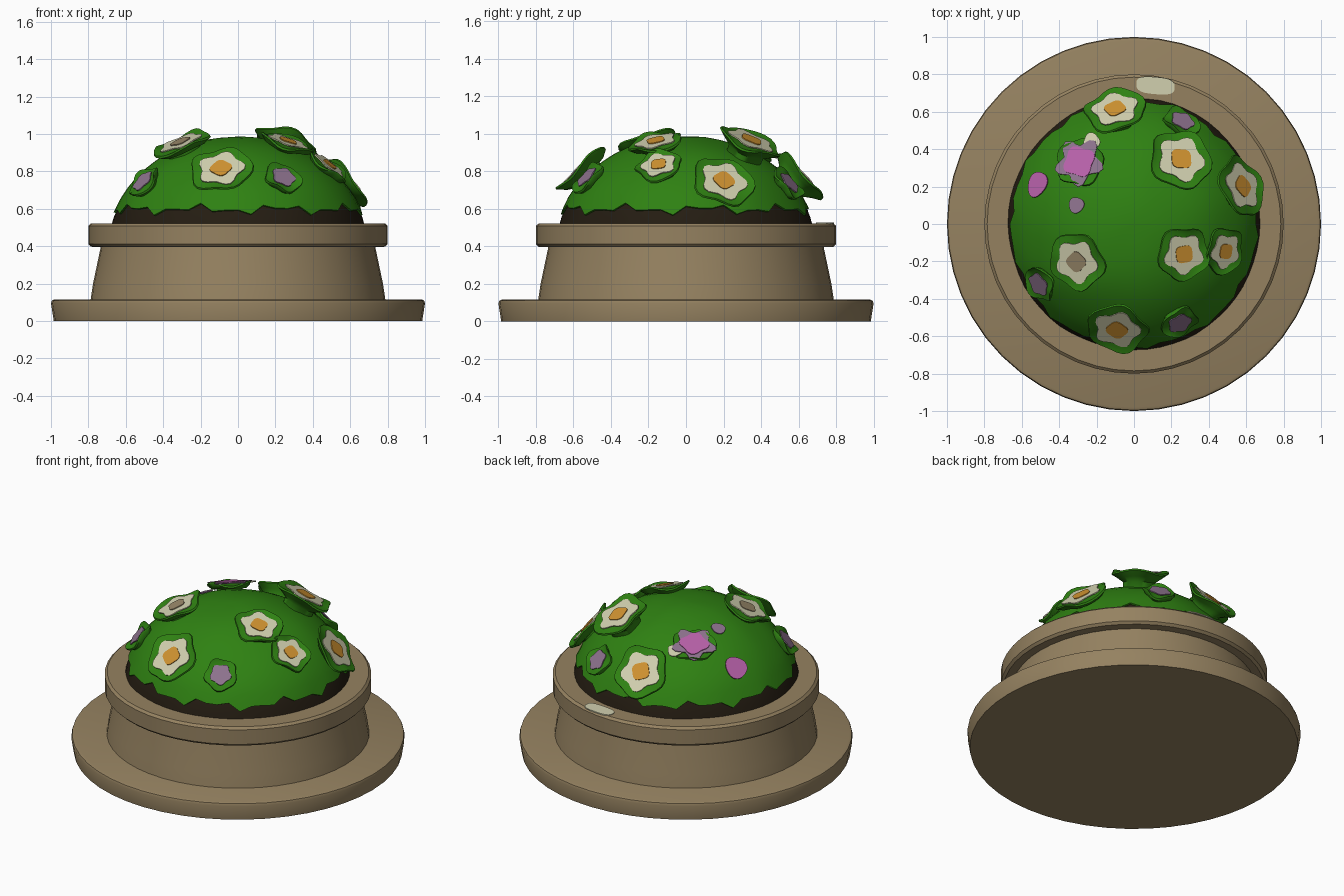
import bpy, bmesh, math, random
from mathutils import Vector, noise

if "Cube" in bpy.data.objects:
    bpy.data.objects.remove(bpy.data.objects["Cube"])

random.seed(4)


def material(name, rgb):
    m = bpy.data.materials.new(name)
    m.diffuse_color = (*rgb, 1)
    m.use_nodes = True
    m.node_tree.nodes["Principled BSDF"].inputs["Base Color"].default_value = m.diffuse_color
    return m


STONE = material("tan stone", (0.30, 0.222, 0.118))
SOIL = material("dark soil", (0.018, 0.012, 0.006))
GREEN = material("leaf green", (0.028, 0.22, 0.006))
WHITE = material("cream petals", (0.64, 0.63, 0.43))
ORANGE = material("orange centre", (0.63, 0.29, 0.03))
TAN = material("dull centre", (0.31, 0.24, 0.14))
MAUVE = material("mauve petals", (0.27, 0.17, 0.27))
PINK = material("pink petals", (0.48, 0.12, 0.40))

DOME_Z, DOME_R, DOME_H = 0.40, 0.70, 0.585   # ellipsoid carrying the foliage


def build(name, rings, mat, close_end=True, angle=35):
    """Skin a list of equal-length point rings; cap both ends."""
    bm = bmesh.new()
    rows = [[bm.verts.new(p) for p in ring] for ring in rings]
    n = len(rows[0])
    for a, b in zip(rows, rows[1:]):
        for i in range(n):
            j = (i + 1) % n
            bm.faces.new((a[i], a[j], b[j], b[i]))
    for row in ((rows[0], rows[-1]) if close_end else (rows[-1],)):
        mid = bm.verts.new(sum((v.co for v in row), Vector()) / n)
        for i in range(n):
            bm.faces.new((row[i], row[(i + 1) % n], mid))
    bmesh.ops.recalc_face_normals(bm, faces=bm.faces)
    me = bpy.data.meshes.new(name)
    bm.to_mesh(me)
    bm.free()
    me.materials.append(mat)
    ob = bpy.data.objects.new(name, me)
    bpy.context.collection.objects.link(ob)
    bpy.ops.object.select_all(action='DESELECT')
    ob.select_set(True)
    bpy.context.view_layer.objects.active = ob
    bpy.ops.object.shade_smooth_by_angle(angle=math.radians(angle))
    return ob


def circle(r, z, n=48):
    return [Vector((r * math.cos(t), r * math.sin(t), z))
            for t in (2 * math.pi * i / n for i in range(n))]


def dome_z(x, y):
    return DOME_Z + DOME_H * math.sqrt(max(0, 1 - (x * x + y * y) / DOME_R ** 2))


def dome_normal(p):
    return Vector((p.x / DOME_R ** 2, p.y / DOME_R ** 2, (p.z - DOME_Z) / DOME_H ** 2)).normalized()


# stone pot: foot, tapered body, rim
build("pot_foot", [circle(r, z) for r, z in
                   ((0.985, 0), (1.0, 0.095), (0.995, 0.11), (0.98, 0.116))], STONE)
build("pot_body", [circle(r, z) for r, z in
                   ((0.79, 0.1), (0.775, 0.2), (0.735, 0.39), (0.73, 0.43))], STONE)
build("pot_rim", [circle(r, z) for r, z in
                  ((0.73, 0.395), (0.785, 0.397), (0.80, 0.412), (0.80, 0.508),
                   (0.785, 0.522), (0.67, 0.522), (0.655, 0.50))], STONE)


# soil mound and the leafy dome with a ragged lower edge
def dome_ring(elev, scale=1.0, n=60, ragged=False):
    ring = []
    for i in range(n):
        t = 2 * math.pi * i / n
        e = elev
        if ragged:
            e += 0.025 * math.sin(9 * t) + 0.035 * math.sin(23 * t + 1)
        p = Vector((DOME_R * math.cos(e) * math.cos(t), DOME_R * math.cos(e) * math.sin(t),
                    DOME_H * math.sin(e))) * scale
        p += p.normalized() * 0.006 * noise.noise(p * 5)
        ring.append(p + Vector((0, 0, DOME_Z)))
    return ring


build("soil_mound", [dome_ring(0.17 + 0.1 * k, 0.985) for k in range(8)], SOIL, False)
build("foliage_dome", [dome_ring(0.34, 0.97, ragged=True), dome_ring(0.345, ragged=True)]
      + [dome_ring(0.46 + 0.107 * k) for k in range(11)], GREEN, False, 60)


# flower parts are laid out in a local frame and tipped to face outwards
def place(pts, p, n):
    q = n.to_track_quat('Z', 'Y')
    return [p + q @ v for v in pts]


def blob(r, z, lobes=0, depth=0.0, phase=0.0, n=30):
    return [Vector((c.x, c.y, 0)) * (1 + depth * math.cos(lobes * 2 * math.pi * i / n + phase))
            + Vector((0, 0, z)) for i, c in enumerate(circle(r, 0, n))]


def plate(name, p, n, r, z, mat, lobes=0, depth=0.0, phase=0.0):
    build(name, [place(blob(r, h, lobes, depth, phase), p, n) for h in (z - 0.006, z)], mat)


def leaf_cup(name, p, n, r, drop, phase):
    prof = ((0.55, -drop - 0.05), (0.58, -drop * 0.6), (0.8, -0.03), (1.0, -0.004), (0.98, 0.006), (0.8, 0.0))
    rings = []
    for f, h in prof:
        ring = blob(r * f, h, 5, 0.07 * f, phase)
        for i, v in enumerate(ring):           # wavy leaf edge
            v.z += 0.014 * f ** 4 * math.sin(3 * 2 * math.pi * i / len(ring) + phase)
        rings.append(place(ring, p, n))
    build(name, rings, GREEN, angle=50)


# open flowers: position, leaf radius, centre colour
flowers = [((-0.10, 0.61, 0.78), 0.165, ORANGE), ((0.25, 0.345, 0.96), 0.17, ORANGE),
           ((-0.305, -0.20, 0.95), 0.155, TAN), ((0.575, 0.20, 0.745), 0.165, ORANGE),
           ((0.265, -0.16, 0.955), 0.145, ORANGE), ((0.485, -0.145, 0.83), 0.125, ORANGE),
           ((-0.09, -0.56, 0.81), 0.165, ORANGE)]
for k, (pos, r, core) in enumerate(flowers):
    p = Vector(pos)
    n = dome_normal(p)
    ph = random.uniform(0, 6)
    leaf_cup(f"flower_leaves_{k}", p, n, r, p.z - dome_z(p.x, p.y), ph)
    plate(f"flower_petals_{k}", p, n, r * 0.71, 0.009, WHITE, 5, 0.13, ph)
    plate(f"flower_centre_{k}", p, n, r * 0.34, 0.014, core, 4, 0.08, ph)

# large pink blossom with mauve petals and cream tips
p = Vector((-0.29, 0.33, 0.90))
n = (dome_normal(p) + Vector((0, 0, 0.5))).normalized()
leaf_cup("blossom_leaves", p, n, 0.13, 0.05, 0)
plate("blossom_petals", p, n, 0.115, 0.012, MAUVE, 5, 0.22, 2.0)
plate("blossom_centre", p, n, 0.082, 0.017, PINK, 4, 0.12, 1.0)
for k, (dx, dy, r, mat) in enumerate(((0.065, 0.11, 0.045, WHITE), (0.16, -0.045, 0.055, WHITE),
                                      (0.125, -0.05, 0.055, MAUVE))):
    plate(f"blossom_tip_{k}", p + Vector((dx, dy, -0.02 * (k > 0) - 0.02 * (k == 0))), n, r,
          0.012 + 0.005 * (k == 2), mat, 3, 0.1)

# closed buds on small leaf pads, and petals lying on the foliage
for k, (x, y) in enumerate(((-0.49, -0.31), (0.235, -0.51), (0.25, 0.53))):
    p = Vector((x, y, dome_z(x, y)))
    n = dome_normal(p)
    p += n * 0.025
    leaf_cup(f"bud_leaves_{k}", p, n, 0.10, 0.03, k * 2)
    plate(f"bud_{k}", p, n, 0.062, 0.01, MAUVE, 5, 0.1, k)
for k, (x, y, r, mat) in enumerate(((-0.51, 0.21, 0.07, PINK), (-0.305, 0.10, 0.043, MAUVE))):
    p = Vector((x, y, dome_z(x, y)))
    plate(f"loose_petal_{k}", p, dome_normal(p), r, 0.012, mat, 3, 0.06)

# fallen cream petal on the rim
petal = [Vector((0.115 + 1.45 * v.x, 0.74 + 0.65 * v.y - 0.12 * v.x, 0)) for v in blob(0.075, 0, 4, 0.06, math.pi)]
build("fallen_petal", [[v + Vector((0, 0, z)) for v in petal] for z in (0.519, 0.526)], WHITE)
